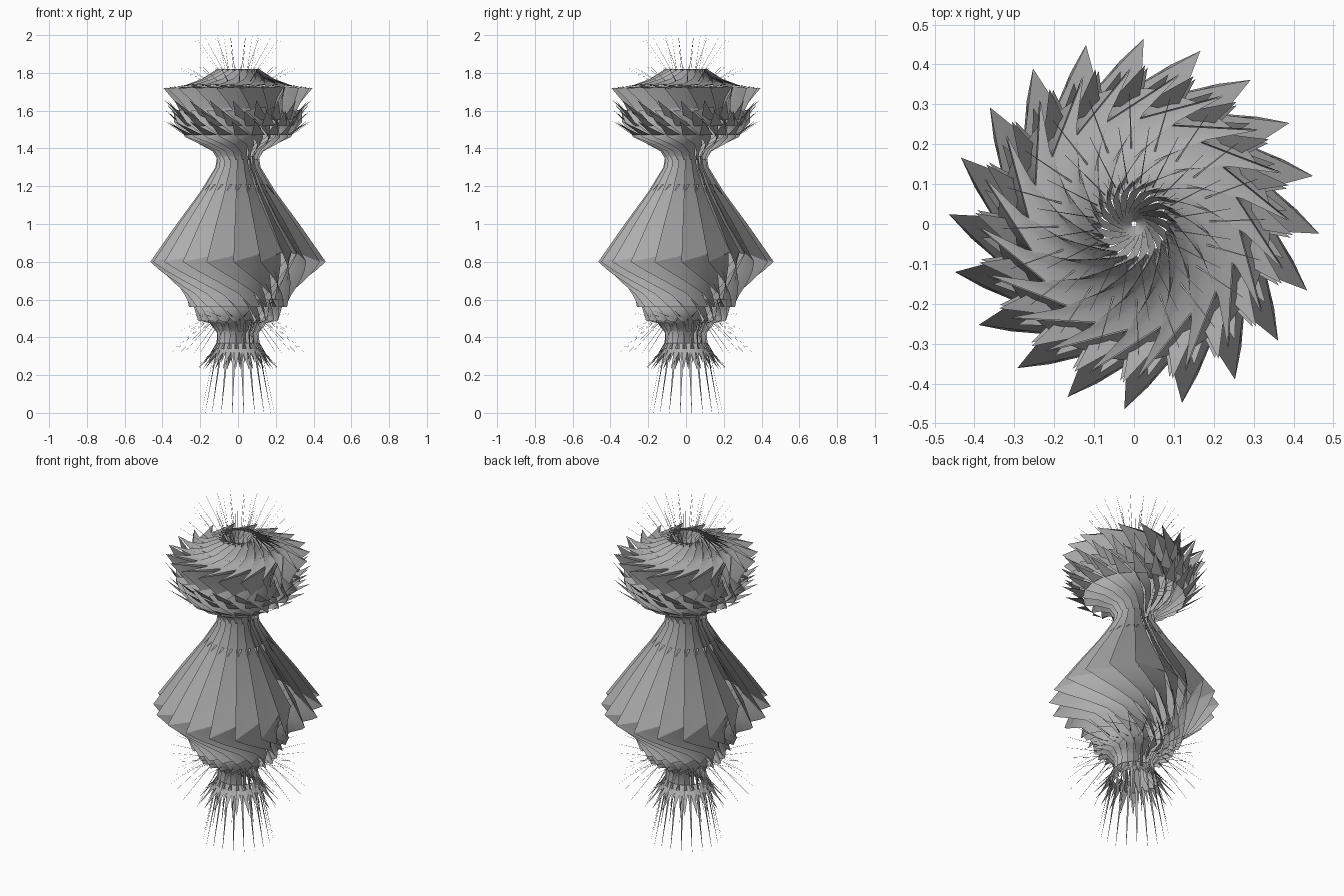
import bpy, bmesh
from math import radians, cos, sin

N = 20          # rotational copies
LEAN = 40       # pinwheel rake of every vane, degrees

steel = bpy.data.materials.new("dark_grey")
steel.diffuse_color = (0.42, 0.42, 0.42, 1)


def polar(r, a, z):
    return (r * cos(a), r * sin(a), z)


def raked(r, a, t, z):
    # point t inward from radius r, along a line raked off the radius
    x, y = r - t * cos(radians(LEAN)), t * sin(radians(LEAN))
    return (x * cos(a) - y * sin(a), x * sin(a) + y * cos(a), z)


def finish(name, bm, smooth=False):
    me = bpy.data.meshes.new(name)
    for f in bm.faces:
        f.smooth = smooth
    bm.to_mesh(me)
    bm.free()
    me.materials.append(steel)
    ob = bpy.data.objects.new(name, me)
    bpy.context.collection.objects.link(ob)


def vanes(name, rows):
    # rows: height, tip radius, twist, vane width, inner edge height offset
    bm = bmesh.new()
    for k in range(N):
        prev = None
        for z, r, tw, t, dz in rows:
            a = radians(-3 + 360 / N * k + tw)
            cur = [bm.verts.new(raked(r, a, t * i / 2, z + dz * i / 2)) for i in range(3)]
            if prev:
                for i in range(2):
                    bm.faces.new((prev[i], cur[i], cur[i + 1], prev[i + 1]))
            prev = cur
    finish(name, bm, True)


def spikes(name, items, blunt=0.15):
    # items: base radius, base z, tip radius, tip z, base width deg, tip twist, offset
    bm = bmesh.new()
    for k in range(N):
        for r1, z1, r2, z2, w, tw, off in items:
            a = radians(-3 + 360 / N * k + off)
            h, b = radians(w / 2), a + radians(tw)
            bm.faces.new([bm.verts.new(polar(r1, a - h, z1)),
                          bm.verts.new(polar(r1, a + h, z1)),
                          bm.verts.new(polar(r2, b + h * blunt, z2)),
                          bm.verts.new(polar(r2, b - h * blunt, z2))])
    finish(name, bm)


# Long skirt leaves hanging from the neck
vanes("skirt_leaves", [
    (1.36, 0.11, 0, 0.05, 0), (1.30, 0.12, 0, 0.06, 0), (1.17, 0.20, 0, 0.11, 0),
    (1.00, 0.325, 0, 0.19, 0.01), (0.80, 0.465, 0, 0.27, 0.05)])

# Twisted underside of the skirt
vanes("skirt_underside", [
    (0.80, 0.465, 0, 0.25, 0.05), (0.75, 0.41, 8, 0.22, 0.03),
    (0.69, 0.34, 22, 0.17, 0.01), (0.63, 0.285, 40, 0.13, 0), (0.56, 0.26, 55, 0.11, 0)])
vanes("lower_collar", [
    (0.60, 0.25, 45, 0.10, 0), (0.55, 0.23, 55, 0.10, 0),
    (0.49, 0.215, 66, 0.10, 0), (0.475, 0.15, 72, 0.06, 0), (0.43, 0.115, 75, 0.04, 0)])

# Flared foot
vanes("foot_column", [
    (0.48, 0.14, 70, 0.05, 0), (0.42, 0.11, 70, 0.04, 0), (0.36, 0.115, 70, 0.04, 0),
    (0.31, 0.14, 70, 0.03, 0)])
spikes("foot_tips", [
    (0.125, 0.34, 0.225, 0.23, 16, 0, 0), (0.115, 0.37, 0.18, 0.26, 14, 0, 9)], 0)
spikes("foot_needles", [(0.125, 0.34, 0.195, 0.0, 7, 0, 12)], 0.05)
spikes("collar_needles", [
    (0.17, 0.49, 0.365, 0.32, 1.5, 0, 0), (0.17, 0.50, 0.33, 0.43, 1.5, 0, 6),
    (0.2, 0.51, 0.37, 0.54, 1.5, 0, 12)])

# Small jagged ring below the neck
spikes("neck_jags", [(0.16, 1.21, 0.20, 1.16, 12, -4, 4)], 0)

# Head bowl, twisting outward from the neck
vanes("head_bowl", [
    (1.34, 0.11, 50, 0.05, 0), (1.385, 0.135, 45, 0.06, 0), (1.42, 0.20, 34, 0.09, 0),
    (1.46, 0.28, 20, 0.13, 0), (1.54, 0.34, 3, 0.17, 0.01), (1.60, 0.345, -8, 0.19, 0.02)])

# Pointed tips round the head
spikes("head_tips", [
    (0.28, 1.47, 0.395, 1.545, 16, -10, 8), (0.30, 1.52, 0.385, 1.60, 16, -10, 0),
    (0.30, 1.55, 0.40, 1.655, 16, -10, 9)], 0)

# Raked upper leaves closing over the head
vanes("head_upper_leaves", [
    (1.58, 0.30, 0, 0.20, 0.02), (1.65, 0.34, -7, 0.25, 0.02), (1.72, 0.395, -14, 0.32, 0.01)])
vanes("head_cap", [
    (1.72, 0.39, -14, 0.22, 0.02), (1.735, 0.28, -2, 0.16, 0.02),
    (1.77, 0.19, 14, 0.11, 0.01), (1.82, 0.115, 35, 0.05, 0)])

# Funnel in the crown
vanes("crown_funnel", [
    (1.82, 0.11, 40, 0.05, 0), (1.78, 0.075, 50, 0.04, 0), (1.73, 0.045, 65, 0.03, 0),
    (1.70, 0.01, 80, 0.01, 0)])
spikes("crown_needles", [
    (0.10, 1.80, 0.245, 1.985, 1.5, 0, 12), (0.08, 1.80, 0.13, 2.0, 1.5, 0, 3),
    (0.18, 1.75, 0.33, 1.83, 1.5, 0, 5)])
